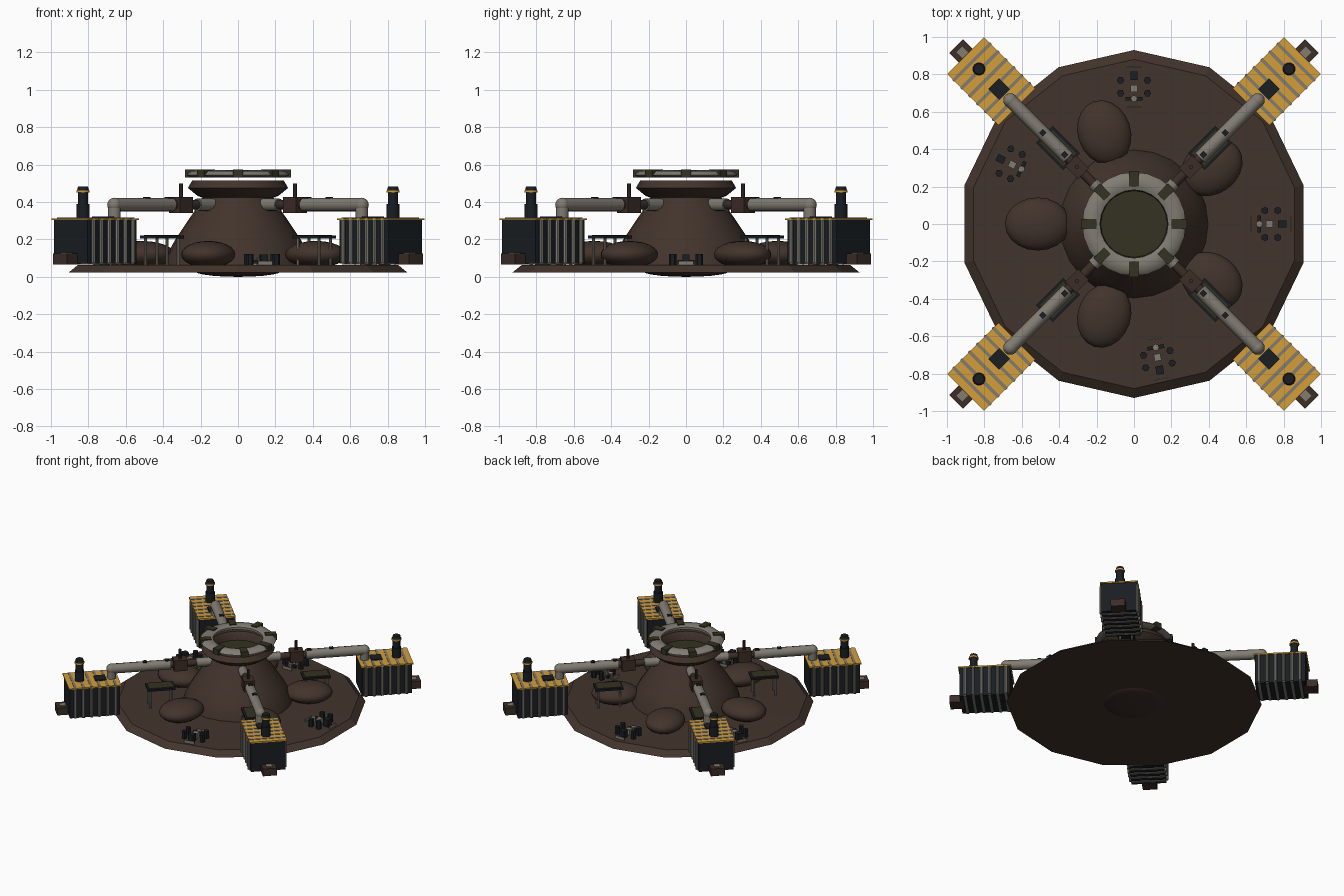
import bpy, bmesh, math
from mathutils import Matrix, Vector

if "Cube" in bpy.data.objects:
    bpy.data.objects.remove(bpy.data.objects["Cube"])


def material(name, rgb):
    m = bpy.data.materials.new(name)
    m.diffuse_color = (*rgb, 1)
    m.use_nodes = True
    m.node_tree.nodes["Principled BSDF"].inputs["Base Color"].default_value = m.diffuse_color
    return m


BROWN = material("brown", (0.055, 0.034, 0.025))
DARKBROWN = material("dark_brown", (0.045, 0.026, 0.02))
GREY = material("warm_grey", (0.22, 0.20, 0.17))
BLACK = material("black", (0.010, 0.013, 0.016))
OLIVE = material("olive", (0.035, 0.032, 0.015))
GOLD = material("gold", (0.65, 0.34, 0.04))


def finish(name, bm, mat, ang, smooth):
    """Turn a bmesh into an object, rotated about the centre by ang degrees."""
    bmesh.ops.recalc_face_normals(bm, faces=bm.faces)
    me = bpy.data.meshes.new(name)
    bm.to_mesh(me)
    bm.free()
    me.materials.append(mat)
    ob = bpy.data.objects.new(name, me)
    bpy.context.collection.objects.link(ob)
    ob.rotation_euler.z = math.radians(ang)
    if smooth:
        bpy.ops.object.select_all(action='DESELECT')
        ob.select_set(True)
        bpy.context.view_layer.objects.active = ob
        bpy.ops.object.shade_smooth_by_angle(angle=math.radians(40))
    return ob


def box(name, c, s, mat, ang=0):
    bm = bmesh.new()
    bmesh.ops.create_cube(bm, size=1, matrix=Matrix.Translation(c) @ Matrix.Diagonal((*s, 1)))
    return finish(name, bm, mat, ang, False)


def tube(name, a, b, r, mat, ang=0, n=12, r2=None):
    a, b = Vector(a), Vector(b)
    d = b - a
    rot = d.to_track_quat('Z', 'Y').to_matrix().to_4x4()
    bm = bmesh.new()
    bmesh.ops.create_cone(bm, cap_ends=True, segments=n, radius1=r, radius2=r if r2 is None else r2,
                          depth=d.length, matrix=Matrix.Translation((a + b) / 2) @ rot)
    return finish(name, bm, mat, ang, n > 8)


def ball(name, c, s, mat, ang=0, n=16):
    bm = bmesh.new()
    bmesh.ops.create_uvsphere(bm, u_segments=n, v_segments=n // 2 + 2, radius=1,
                              matrix=Matrix.Translation(c) @ Matrix.Diagonal((*s, 1)))
    return finish(name, bm, mat, ang, True)


def lathe(name, prof, mat, n, smooth=True, closed=False, start=0):
    """Spin a profile of (radius, height) points around z."""
    bm = bmesh.new()
    rings = []
    for r, z in prof:
        rings.append([bm.verts.new((r * math.cos(start + i * math.tau / n),
                                    r * math.sin(start + i * math.tau / n), z)) for i in range(n)])
    pairs = list(zip(rings, rings[1:])) + ([(rings[-1], rings[0])] if closed else [])
    for p, q in pairs:
        for i in range(n):
            j = (i + 1) % n
            bm.faces.new((p[i], p[j], q[j], q[i]))
    if not closed:
        bm.faces.new(rings[0])
        bm.faces.new(rings[-1])
    return finish(name, bm, mat, 0, smooth)


# Fourteen-sided ground plate with a shallow bulge underneath
lathe("ground_plate", [(0.93, 0.022), (0.88, 0.062), (0.3, 0.066)], BROWN, 14, False, start=math.pi / 2)
ball("underside_bulge", (0, 0, 0.03), (0.23, 0.23, 0.03), DARKBROWN)

# Central mound, collar and vent floor
lathe("mound", [(0.40, 0.05), (0.385, 0.11), (0.335, 0.20), (0.275, 0.29), (0.22, 0.37), (0.18, 0.44)], BROWN, 24)
lathe("collar", [(0.18, 0.42), (0.215, 0.432), (0.268, 0.475), (0.245, 0.515), (0.205, 0.515), (0.178, 0.47)],
      BROWN, 20, closed=True)
lathe("vent_floor", [(0.182, 0.44), (0.182, 0.455)], OLIVE, 24)

# Top ring with eight clamps
lathe("top_ring", [(0.278, 0.545), (0.255, 0.566), (0.21, 0.57), (0.182, 0.558), (0.182, 0.54), (0.21, 0.532),
                   (0.255, 0.534)], GREY, 24, closed=True)
for i in range(8):
    box("ring_clamp", (0.242, 0, 0.552), (0.082, 0.052, 0.044), OLIVE, i * 45)

# Five rounded lobes around the mound
for i in range(5):
    ball("lobe", (0.515, 0, 0.12), (0.175, 0.142, 0.072), BROWN, 36 + 72 * i, 20)

# Four arms: pipe, valve, table and generator
for k in range(4):
    a = 45 + 90 * k
    P = 0.385
    tube("arm_pipe", (0.5, 0, P), (0.935, 0, P), 0.037, GREY, a)
    ball("pipe_elbow", (0.935, 0, P), (0.038, 0.038, 0.038), GREY, a)
    tube("pipe_drop", (0.935, 0, P), (0.935, 0, 0.30), 0.034, GREY, a)
    tube("pipe_inlet", (0.17, 0, P), (0.31, 0, P), 0.034, GREY, a)
    tube("pipe_neck", (0.3, 0, P), (0.52, 0, P), 0.026, DARKBROWN, a)
    box("valve_body", (0.43, 0, P), (0.10, 0.08, 0.085), DARKBROWN, a)
    tube("valve_stem", (0.43, 0, 0.42), (0.43, 0, 0.50), 0.011, DARKBROWN, a, 8)
    for u in (0.525, 0.69):
        box("pipe_marker", (u, 0, 0.419), (0.03, 0.03, 0.014), BLACK, a)

    # Small table beneath the pipe
    box("table_top", (0.575, 0, 0.213), (0.205, 0.125, 0.014), BLACK, a)
    box("table_panel", (0.575, 0, 0.221), (0.175, 0.095, 0.006), OLIVE, a)
    for u in (0.495, 0.655):
        for v in (-0.043, 0.043):
            tube("table_leg", (u, v, 0.06), (u, v, 0.21), 0.008, GREY, a, 8)

    # Generator body, lid and cooling bands
    box("generator_body", (1.08, 0, 0.188), (0.37, 0.255, 0.235), BLACK, a)
    box("generator_lid", (1.08, 0, 0.308), (0.387, 0.277, 0.010), GOLD, a)
    for i in range(6):
        u = 0.925 + i * 0.06
        box("band_top", (u, 0, 0.312), (0.018, 0.27, 0.008), GREY, a)
        box("band_bottom", (u, 0, 0.075), (0.018, 0.26, 0.016), GREY, a)
        for v in (-0.132, 0.132):
            tube("band_side", (u, v, 0.075), (u, v, 0.303), 0.012, GREY, a, 8)
    box("lid_hatch", (1.02, 0, 0.316), (0.083, 0.083, 0.012), BLACK, a)

    # Chimney stack
    tube("chimney_base", (1.172, 0, 0.305), (1.172, 0, 0.39), 0.035, BLACK, a)
    tube("chimney_top", (1.172, 0, 0.39), (1.172, 0, 0.45), 0.028, BLACK, a)
    tube("chimney_band", (1.172, 0, 0.45), (1.172, 0, 0.462), 0.036, GOLD, a)
    tube("chimney_cap", (1.172, 0, 0.462), (1.172, 0, 0.484), 0.033, BLACK, a, 12, 0.027)

    # Outer step block
    box("step_block", (1.295, 0, 0.095), (0.10, 0.105, 0.058), DARKBROWN, a)
    box("step_pad", (1.298, 0, 0.126), (0.045, 0.045, 0.008), GREY, a)

# Four small pump clusters on the plate
for a in (0, 90, 154, -80):
    for u in (0.70, 0.768):
        for v in (-0.072, 0.072):
            tube("pump_can", (u, v, 0.06), (u, v, 0.122), 0.02, BLACK, a, 6)
    box("pump_block", (0.724, 0, 0.083), (0.038, 0.036, 0.046), GREY, a)
    box("pump_motor", (0.793, 0, 0.09), (0.045, 0.04, 0.06), BLACK, a)
    tube("pump_dial", (0.67, 0, 0.06), (0.67, 0, 0.10), 0.018, GREY, a, 8)
    box("pump_manifold", (0.67, 0, 0.08), (0.02, 0.09, 0.02), BLACK, a)
    for u in (0.625, 0.84):
        box("pump_rail", (u, 0, 0.075), (0.006, 0.08, 0.022), GREY, a)
